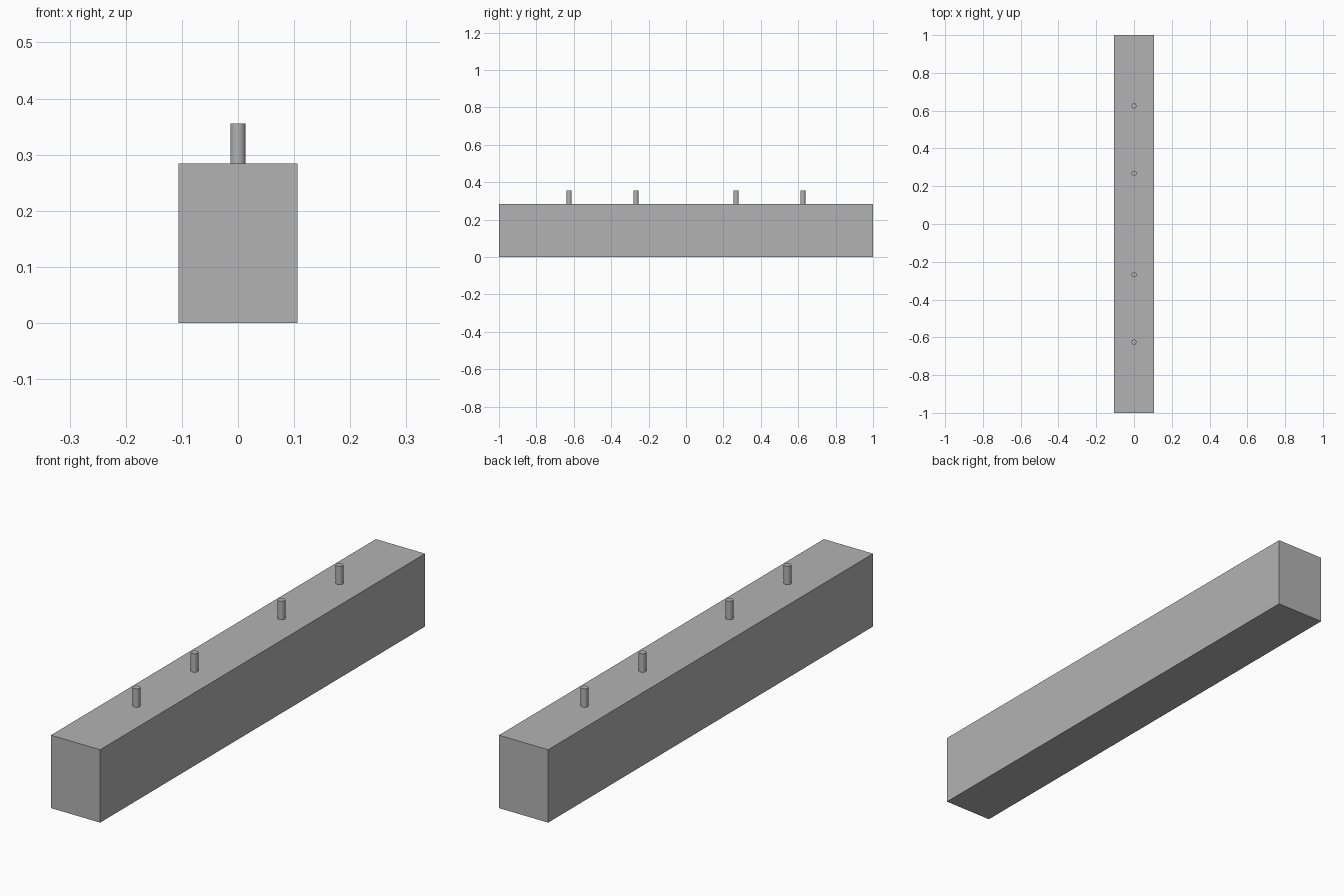
import bpy

cube = bpy.data.objects.get("Cube")
if cube:
    bpy.data.objects.remove(cube, do_unlink=True)

# Single plain grey material
GREY = (0.45, 0.45, 0.45, 1.0)
grey = bpy.data.materials.new("plain grey")
grey.use_nodes = True
grey.diffuse_color = GREY
grey.node_tree.nodes["Principled BSDF"].inputs["Base Color"].default_value = GREY

WIDTH, LENGTH, HEIGHT = 0.212, 2.0, 0.284
PIN_RADIUS, PIN_TOP, PIN_SINK = 0.0135, 0.356, 0.02


def finish(name):
    obj = bpy.context.object
    obj.name = name
    obj.data.materials.append(grey)
    return obj


# Long rectangular beam
bpy.ops.mesh.primitive_cube_add(size=1, location=(0, 0, HEIGHT / 2))
beam = finish("beam")
beam.scale = (WIDTH, LENGTH, HEIGHT)
bpy.ops.object.transform_apply(location=False, rotation=False, scale=True)

# Two mirrored pairs of dowel pins along the top
pin_bottom = HEIGHT - PIN_SINK
for place, offset in (("outer", 0.625), ("inner", 0.268)):
    for end, side in (("front", -1), ("back", 1)):
        bpy.ops.mesh.primitive_cylinder_add(
            vertices=32, radius=PIN_RADIUS, depth=PIN_TOP - pin_bottom,
            location=(0, side * offset, (PIN_TOP + pin_bottom) / 2))
        finish(f"{end}_{place}_pin")
        bpy.ops.object.shade_smooth_by_angle()
